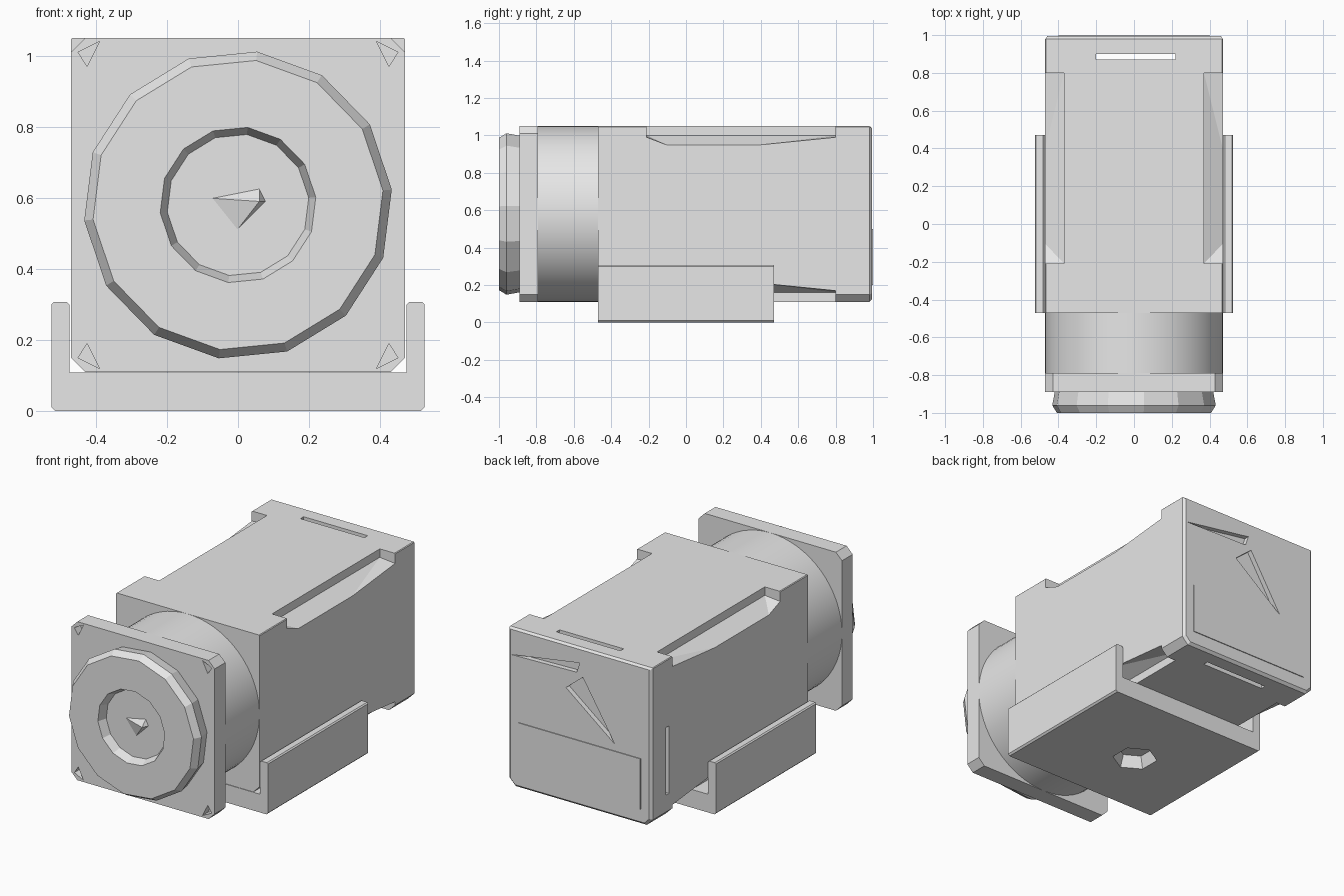
import bpy, bmesh, math
from mathutils import Vector, Matrix

cube = bpy.data.objects.get("Cube")
if cube:
    bpy.data.objects.remove(cube, do_unlink=True)

grey = bpy.data.materials.new("light_grey")
grey.use_nodes = True
grey.diffuse_color = (0.8, 0.8, 0.8, 1)
grey.node_tree.nodes["Principled BSDF"].inputs["Base Color"].default_value = (0.8, 0.8, 0.8, 1)

MID = 0.58   # height of the optical axis
HALF = 0.47  # half width of the housing


def finish(name, bm):
    bmesh.ops.recalc_face_normals(bm, faces=bm.faces)
    mesh = bpy.data.meshes.new(name)
    bm.to_mesh(mesh)
    bm.free()
    mesh.materials.append(grey)
    obj = bpy.data.objects.new(name, mesh)
    bpy.context.collection.objects.link(obj)
    return obj


def prism(name, profile, y0, y1):
    """Extrude an (x, z) outline from y0 to y1."""
    bm = bmesh.new()
    face = bm.faces.new([bm.verts.new((x, y0, z)) for x, z in profile])
    ext = bmesh.ops.extrude_face_region(bm, geom=[face])["geom"]
    verts = [v for v in ext if isinstance(v, bmesh.types.BMVert)]
    bmesh.ops.translate(bm, verts=verts, vec=(0, y1 - y0, 0))
    return finish(name, bm)


def lathe(name, profile, sides, turn=0.0):
    """Revolve a (radius, y) profile about the optical axis."""
    bm = bmesh.new()
    rings = []
    for r, y in profile:
        angles = [turn + math.tau * i / sides for i in range(sides)]
        rings.append([bm.verts.new((r * math.cos(a), y, MID + r * math.sin(a))) for a in angles])
    for a, b in zip(rings, rings[1:]):
        for i in range(sides):
            j = (i + 1) % sides
            bm.faces.new((a[i], a[j], b[j], b[i]))
    bm.faces.new(rings[0])
    bm.faces.new(rings[-1])
    return finish(name, bm)


def hull(name, points):
    bm = bmesh.new()
    for p in points:
        bm.verts.new(p)
    bmesh.ops.convex_hull(bm, input=bm.verts)
    return finish(name, bm)


def cut(target, cutter):
    cutter.hide_render = True
    mod = target.modifiers.new("cut", "BOOLEAN")
    mod.operation = "DIFFERENCE"
    mod.solver = "EXACT"
    mod.object = cutter
    bpy.context.view_layer.objects.active = target
    bpy.ops.object.modifier_apply(modifier=mod.name)
    bpy.data.objects.remove(cutter, do_unlink=True)


def square(top, bottom):
    """Square outline with separate top and bottom corner chamfers."""
    right = [(HALF - bottom, MID - HALF), (HALF, MID - HALF + bottom),
             (HALF, MID + HALF - top), (HALF - top, MID + HALF)]
    return right + [(-x, z) for x, z in reversed(right)]


# Housing with a chamfered rear edge
body = prism("camera_body", square(0.004, 0.04), -0.47, 0.995)
bm = bmesh.new()
bm.from_mesh(body.data)
rear = [e for e in bm.edges if all(v.co.y > 0.9 for v in e.verts)]
bmesh.ops.bevel(bm, geom=rear, offset=0.015, segments=1, affect="EDGES")
bm.to_mesh(body.data)
bm.free()

# Corner channels with a floor that dips towards the middle
for sx in (-1, 1):
    for sz in (-1, 1):
        pts = [(x, y, z) for y in (-0.21, 0.8) for x, z in
               ((0.37, 0.42), (0.57, 0.4), (0.37, 0.6), (0.57, 0.6))]
        pts += [(0.57, 0.0, 0.32)]
        cut(body, hull("channel_cutter", [(sx * x, y, MID + sz * z) for x, y, z in pts]))

# Narrow slot through the rear cap, and a short slot in the right side
cut(body, prism("slot_cutter", [(-0.2, 0), (0.22, 0), (0.22, 1.2), (-0.2, 1.2)], 0.87, 0.9))
cut(body, prism("side_slot_cutter", [(-0.6, 0.25), (-0.44, 0.25), (-0.44, 0.65), (-0.6, 0.65)], 0.83, 0.86))

# Socket recesses on the rear face
for tri in ([(0.09, 0.79), (-0.02, 0.88), (-0.23, 0.54)],
            [(0.45, 0.89), (0.0, 0.96), (0.02, 0.9)]):
    cut(body, prism("socket_cutter", tri, 0.965, 1.1))

# Slightly raised rear panel
prism("rear_panel", [(-0.4, 0.2), (0.4, 0.2), (0.4, 0.5), (-0.4, 0.5)], 0.99, 1.0)

# Lens barrel
barrel = lathe("lens_barrel", [(HALF, -0.8), (HALF, -0.46)], 64)
barrel.select_set(True)
bpy.context.view_layer.objects.active = barrel
bpy.ops.object.shade_smooth_by_angle(angle=math.radians(30))
barrel.select_set(False)

# Square front flange with screw pits in the corners
flange = prism("front_flange", square(0.04, 0.04), -0.89, -0.79)
for sx in (-1, 1):
    for sz in (-1, 1):
        tri = [(0.39, 0.46), (0.45, 0.43), (0.425, 0.39)]
        cut(flange, prism("pit_cutter", [(sx * x, MID + sz * z) for x, z in tri], -1, -0.84))

# Faceted lens ring with a shallow well and a small pointed centre
lathe("lens_ring", [(0.42, -0.88), (0.435, -0.96), (0.41, -1.0), (0.22, -1.0), (0.2, -0.95)], 14, 0.1)
hull("lens_centre", [(-0.09, -0.945, 0.6), (0.06, -0.945, 0.63), (0.08, -0.945, 0.59),
                     (-0.01, -0.945, 0.5), (0.06, -0.985, 0.59)])

# U-shaped mounting bracket with a screw hole underneath
half = [(0.515, 0), (0.525, 0.01), (0.525, 0.3), (0.518, 0.307), (0.482, 0.307), (0.475, 0.3), (0.475, 0.108)]
bracket = prism("mounting_bracket", half + [(-x, z) for x, z in reversed(half)], -0.47, 0.47)
bm = bmesh.new()
bmesh.ops.create_cone(bm, cap_ends=True, segments=6, radius1=0.15, radius2=0.1, depth=0.14,
                      matrix=Matrix.Translation((-0.04, -0.04, 0)))
cut(bracket, finish("screw_hole_cutter", bm))
